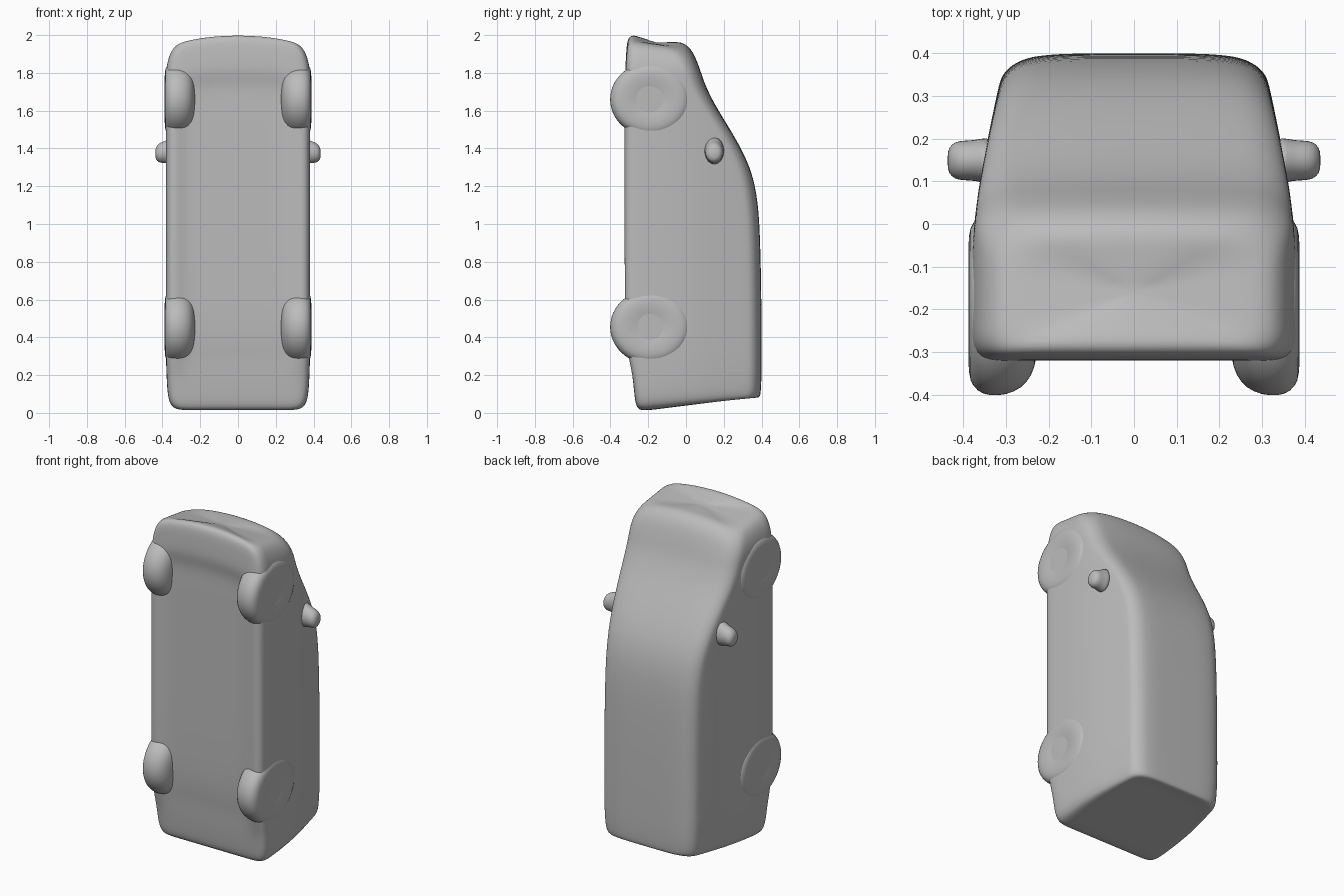
import bpy, bmesh, math
from mathutils import Matrix, Vector

if "Cube" in bpy.data.objects:
    bpy.data.objects.remove(bpy.data.objects["Cube"])

grey = bpy.data.materials.new("body grey")
grey.diffuse_color = (0.5, 0.5, 0.5, 1)
grey.use_nodes = True
grey.node_tree.nodes["Principled BSDF"].inputs["Base Color"].default_value = grey.diffuse_color


def lerp_table(table, t):
    for (a, va), (b, vb) in zip(table, table[1:]):
        if t <= b:
            return va + (vb - va) * max(0, (t - a) / (b - a))
    return table[-1][1]


def finish(name, bm, subdiv=0):
    bmesh.ops.recalc_face_normals(bm, faces=bm.faces)
    me = bpy.data.meshes.new(name)
    bm.to_mesh(me)
    bm.free()
    for p in me.polygons:
        p.use_smooth = True
    me.materials.append(grey)
    ob = bpy.data.objects.new(name, me)
    bpy.context.collection.objects.link(ob)
    if subdiv:
        m = ob.modifiers.new("smooth", 'SUBSURF')
        m.levels = m.render_levels = subdiv
    return ob


def loft(bm, rings):
    rows = [[bm.verts.new(p) for p in r] for r in rings]
    n = len(rows[0])
    for a, b in zip(rows, rows[1:]):
        for i in range(n):
            j = (i + 1) % n
            bm.faces.new((a[i], a[j], b[j], b[i]))
    bm.faces.new(rows[0])
    bm.faces.new(rows[-1])


# Van body, standing on its tail: z at floor, z at roof, floor y, roof y, half width
STATIONS = [
    (0.010, 0.082, -0.23, 0.345, 0.315),
    (0.025, 0.078, -0.262, 0.388, 0.355),
    (0.08, 0.10, -0.272, 0.396, 0.374),
    (0.20, 0.20, -0.283, 0.40, 0.38),
    (0.30, 0.30, -0.31, 0.40, 0.383),
    (0.42, 0.42, -0.325, 0.40, 0.383),
    (0.70, 0.70, -0.328, 0.398, 0.383),
    (1.00, 1.00, -0.328, 0.39, 0.383),
    (1.15, 1.15, -0.328, 0.376, 0.383),
    (1.28, 1.28, -0.328, 0.347, 0.383),
    (1.40, 1.40, -0.328, 0.293, 0.383),
    (1.52, 1.52, -0.328, 0.222, 0.383),
    (1.64, 1.64, -0.328, 0.148, 0.383),
    (1.74, 1.74, -0.326, 0.10, 0.383),
    (1.81, 1.81, -0.322, 0.078, 0.383),
    (1.885, 1.87, -0.318, 0.056, 0.38),
    (1.95, 1.915, -0.314, 0.035, 0.365),
    (1.99, 1.95, -0.305, 0.005, 0.34),
    (2.003, 1.965, -0.28, -0.03, 0.30),
]
# Sides lean inwards towards the roof
LEAN = [(-0.3, 0.0), (-0.05, 0.003), (0.08, 0.017), (0.2, 0.04), (0.3, 0.062), (0.4, 0.075)]


def body_ring(z0, z1, y0, y1, w):
    recess = 0.022 if 0.2 < z0 < 1.8 else 0.0
    half = [(0, y0 + recess), (0.4 * w, y0 + recess), (w - 0.11, y0 + recess),
            (w - 0.06, y0), (w - 0.02, y0 + 0.006), (w, y0 + 0.04)]
    ytop = y1 - 0.08
    for k in range(1, 6):
        y = y0 + 0.04 + (ytop - y0 - 0.04) * k / 5
        half.append((w - lerp_table(LEAN, y), y))
    wt = half[-1][0]
    for k in range(1, 5):
        a = math.pi / 2 * k / 4
        half.append((wt - 0.11 * (1 - math.cos(a)), ytop + 0.076 * math.sin(a)))
    half += [(0.4 * w, y1), (0, y1)]
    outline = half + [(-x, y) for x, y in half[-2:0:-1]]
    ring = []
    for x, y in outline:
        z = z0 + (z1 - z0) * (y - y0) / (y1 - y0)
        bow = max(0, min(1, (z - 1.3) / 0.6))      # nose curves back at the corners
        ring.append(Vector((x, y, z - 0.055 * bow * bow * (x / 0.38) ** 2)))
    return ring


def shrunk(ring, f):
    c = sum(ring, Vector()) / len(ring)
    return [c + (p - c) * f for p in ring]


rings = [body_ring(*s) for s in STATIONS]
rings = [shrunk(rings[0], f) for f in (0.3, 0.7)] + rings + [shrunk(rings[-1], f) for f in (0.7, 0.3)]
bm = bmesh.new()
loft(bm, rings)
finish("van_body", bm, 2)

# Wheels: rounded discs half sunk in the floor
WHEEL = [(0.225, 0.10), (0.232, 0.15), (0.25, 0.185), (0.28, 0.208), (0.32, 0.217),
         (0.355, 0.213), (0.378, 0.195), (0.389, 0.165), (0.388, 0.10), (0.375, 0.05)]
for end, zc in (("front", 1.66), ("rear", 0.455)):
    for side, s in (("right", 1), ("left", -1)):
        bm = bmesh.new()
        loft(bm, [[(s * x, -0.188 + r * math.cos(t), zc + r * math.sin(t) * 0.92)
                   for t in (2 * math.pi * i / 32 for i in range(32))] for x, r in WHEEL])
        finish(f"{end}_wheel_{side}", bm, 1)

# Door mirrors: stubby rounded pods
MIRROR = [(0.33, 0.062), (0.36, 0.054), (0.385, 0.05), (0.41, 0.05), (0.428, 0.042), (0.438, 0.022)]
for side, s in (("right", 1), ("left", -1)):
    bm = bmesh.new()
    loft(bm, [[(s * x, 0.149 + r * 0.95 * math.cos(t),
                1.385 - (x - 0.36) * 0.15 + r * (1.35 - (x - 0.33) * 3) * math.sin(t))
               for t in (2 * math.pi * i / 16 for i in range(16))] for x, r in MIRROR])
    finish(f"door_mirror_{side}", bm, 1)
